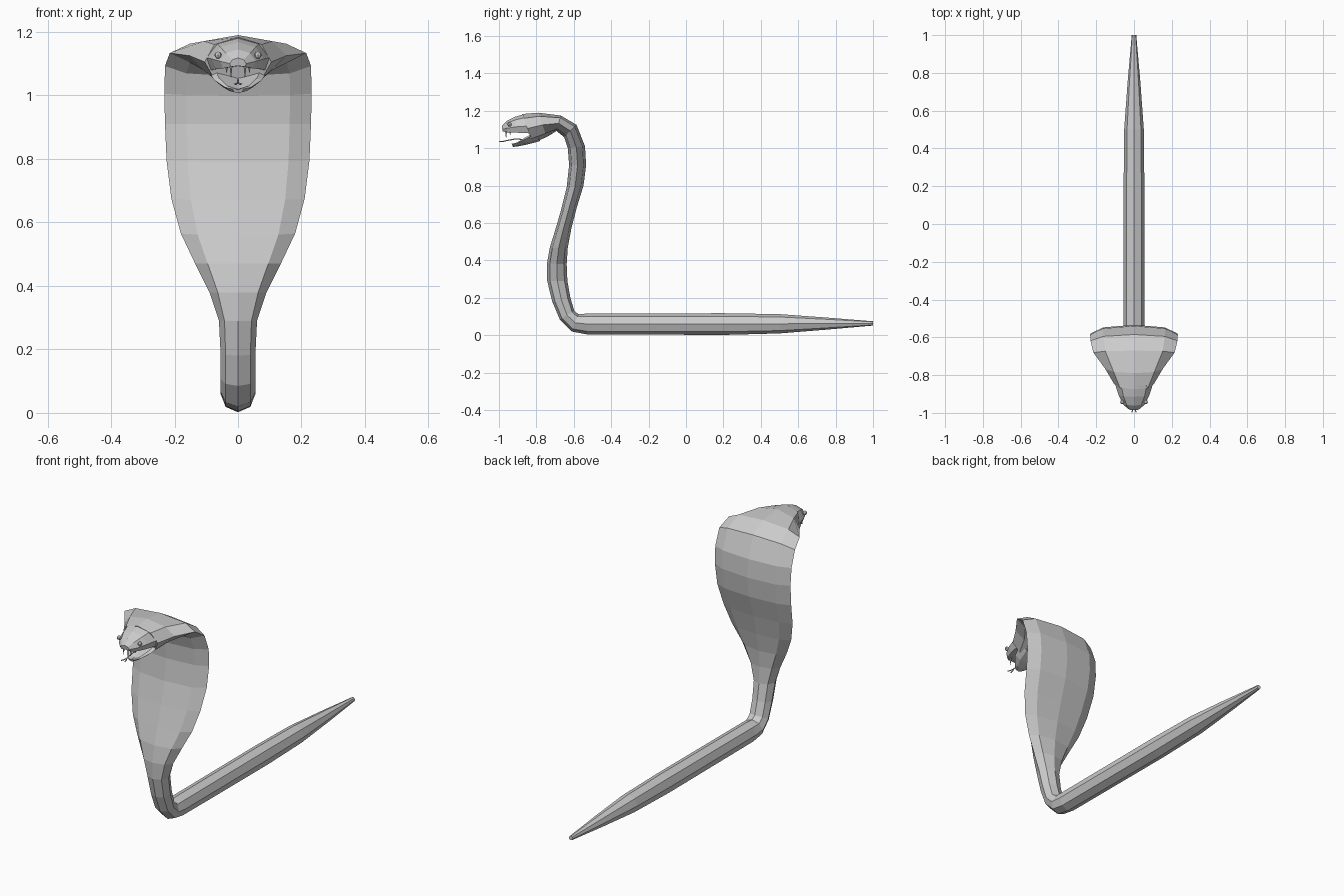
import bpy, bmesh, math
from mathutils import Vector

if "Cube" in bpy.data.objects:
    bpy.data.objects.remove(bpy.data.objects["Cube"])

R = math.sqrt(0.5)
# unit half-profiles from back (top) to belly (bottom): (side, depth)
OVAL = [(0, 1), (R, R), (1, 0), (R, -R), (0, -1)]
UPPER = [(0, 1), (.68, .62), (1, -.25), (.85, -1), (0, -.75)]
LOWER = [(0, .2), (.8, 1), (1, .6), (.65, -.6), (0, -1)]


def loft(name, rings, half):
    """Loft rings given as (back y, back z, belly y, belly z, half width)."""
    profile = half + [(-x, d) for x, d in half[-2:0:-1]]
    n = len(profile)
    bm = bmesh.new()
    loops = []
    for dy, dz, vy, vz, w in rings:
        cy, cz, hy, hz = (dy + vy) / 2, (dz + vz) / 2, (dy - vy) / 2, (dz - vz) / 2
        loops.append([bm.verts.new((x * w, cy + hy * d, cz + hz * d)) for x, d in profile])
    for a, b in zip(loops, loops[1:]):
        for i in range(n):
            j = (i + 1) % n
            bm.faces.new((a[i], a[j], b[j], b[i]))
    bm.faces.new(loops[0])
    bm.faces.new(loops[-1])
    bmesh.ops.recalc_face_normals(bm, faces=bm.faces)
    me = bpy.data.meshes.new(name)
    bm.to_mesh(me)
    bm.free()
    ob = bpy.data.objects.new(name, me)
    bpy.context.collection.objects.link(ob)
    return ob


# tail, raised body, flared hood and back of the head
loft("body_and_hood", [
    (1.0, .075, 1.0, .052, .012),
    (.75, .095, .75, .03, .034),
    (.5, .113, .5, .01, .052),
    (.2, .118, .2, .002, .055),
    (-.53, .116, -.53, .005, .055),
    (-.575, .113, -.61, .02, .055),
    (-.597, .13, -.675, .085, .055),
    (-.618, .20, -.715, .18, .055),
    (-.634, .29, -.742, .29, .060),
    (-.638, .38, -.744, .38, .090),
    (-.632, .47, -.728, .47, .135),
    (-.613, .57, -.700, .56, .180),
    (-.585, .68, -.668, .67, .210),
    (-.548, .80, -.638, .79, .225),
    (-.534, .91, -.625, .91, .230),
    (-.540, 1.01, -.632, 1.0, .232),
    (-.585, 1.125, -.652, 1.06, .230),
    (-.67, 1.175, -.692, 1.092, .215),
], OVAL)

# crown and cheeks, from the hood to the back of the mouth
loft("head_back", [
    (-.67, 1.175, -.692, 1.092, .215),
    (-.79, 1.190, -.745, 1.06, .152),
    (-.875, 1.183, -.82, 1.028, .105),
], OVAL)

# upper jaw with blunt snout
loft("upper_jaw", [
    (-.86, 1.184, -.84, 1.08, .100),
    (-.915, 1.168, -.90, 1.083, .082),
    (-.96, 1.145, -.955, 1.085, .056),
    (-.985, 1.118, -.98, 1.09, .026),
], UPPER)

# hanging lower jaw
loft("lower_jaw", [
    (-.80, 1.09, -.78, 1.038, .095),
    (-.865, 1.055, -.85, 1.02, .075),
    (-.905, 1.03, -.90, 1.01, .042),
    (-.932, 1.024, -.925, 1.007, .018),
], LOWER)

# eyes and fangs
for side, s in (("left", -1), ("right", 1)):
    bpy.ops.mesh.primitive_uv_sphere_add(segments=8, ring_count=6, radius=.011,
                                         location=(s * .063, -.943, 1.127))
    bpy.context.object.name = side + "_eye"
    for label, x, y, length in (("fang", .022, -.962, .04), ("small_tooth", .036, -.94, .022)):
        bpy.ops.mesh.primitive_cone_add(vertices=6, radius1=.005, radius2=0, depth=length,
                                        location=(s * x, y, 1.09 - length / 2),
                                        rotation=(math.pi, 0, 0))
        bpy.context.object.name = side + "_" + label

# forked tongue
cu = bpy.data.curves.new("tongue", 'CURVE')
cu.dimensions = '3D'
cu.bevel_depth = .003
cu.bevel_resolution = 0
cu.use_fill_caps = True
stem = [(0, -.85, 1.045), (0, -.91, 1.05), (0, -.965, 1.04)]
for pts in [stem] + [[stem[-1], (s * .006, -.98, 1.036), (s * .011, -.998, 1.037)] for s in (-1, 1)]:
    sp = cu.splines.new('POLY')
    sp.points.add(len(pts) - 1)
    for p, co in zip(sp.points, pts):
        p.co = (*co, 1)
bpy.context.collection.objects.link(bpy.data.objects.new("tongue", cu))
